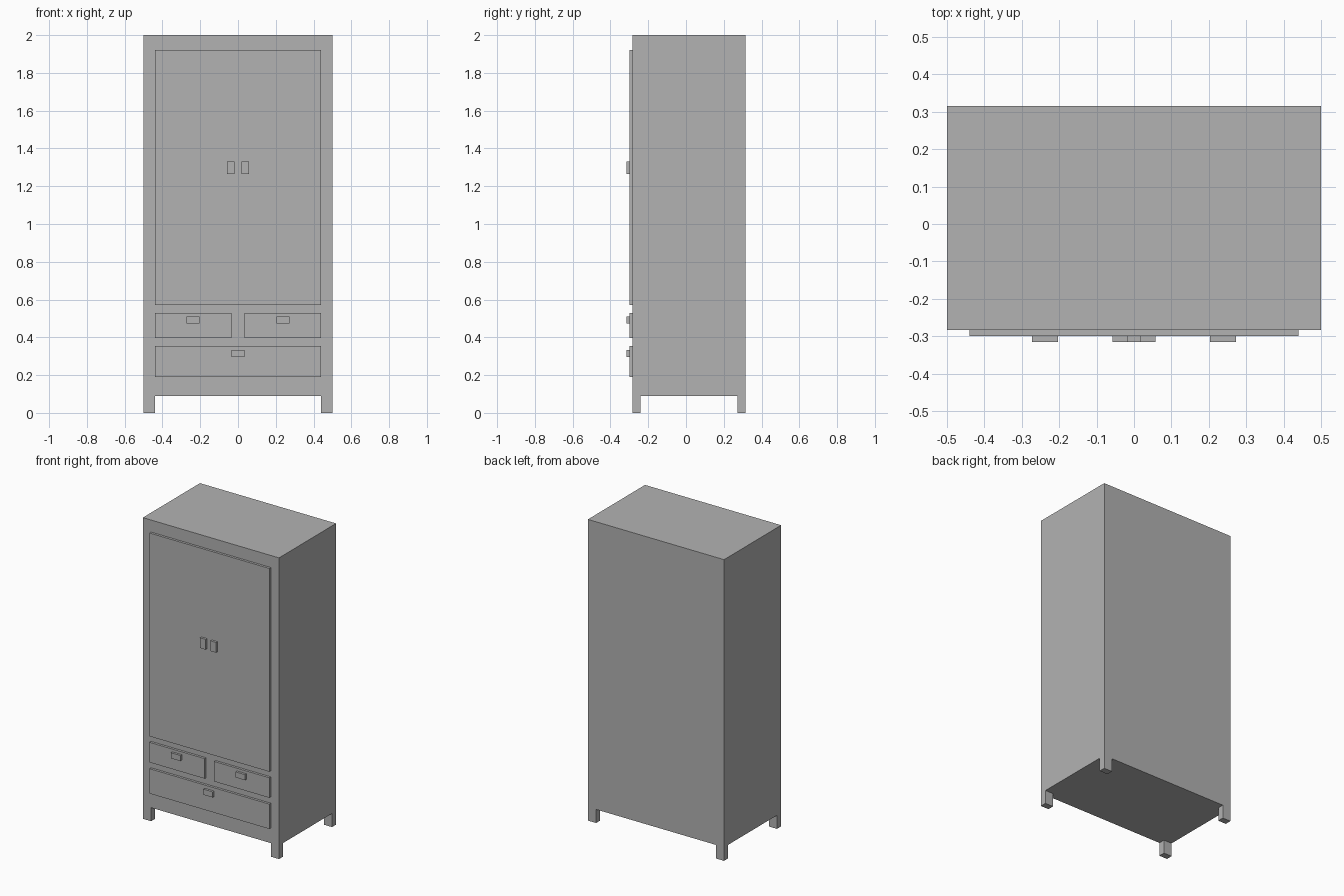
import bpy
import bmesh
from mathutils import Matrix, Vector

if "Cube" in bpy.data.objects:
    bpy.data.objects.remove(bpy.data.objects["Cube"], do_unlink=True)

WIDTH, HEIGHT = 1.0, 2.0
FRONT, BACK = -0.284, 0.315
PANEL_FRONT, HANDLE_FRONT = -0.3, -0.315
LEG_W, LEG_D, LEG_H = 0.06, 0.043, 0.09

grey = bpy.data.materials.new("plain grey")
grey.use_nodes = True
grey.diffuse_color = (0.448, 0.448, 0.448, 1)
grey.node_tree.nodes["Principled BSDF"].inputs["Base Color"].default_value = grey.diffuse_color


def add_box(bm, low, high):
    low, high = Vector(low), Vector(high)
    matrix = Matrix.Translation((low + high) / 2) @ Matrix.Diagonal((*(high - low), 1))
    bmesh.ops.create_cube(bm, size=1, matrix=matrix)


def finish(name, bm):
    bmesh.ops.recalc_face_normals(bm, faces=bm.faces[:])
    mesh = bpy.data.meshes.new(name)
    bm.to_mesh(mesh)
    bm.free()
    mesh.materials.append(grey)
    obj = bpy.data.objects.new(name, mesh)
    bpy.context.collection.objects.link(obj)
    return obj


def box(name, x, y, z):
    bm = bmesh.new()
    add_box(bm, (x[0], y[0], z[0]), (x[1], y[1], z[1]))
    return finish(name, bm)


def front_panel(name, x, z):
    return box(name, x, (PANEL_FRONT, FRONT), z)


def handle(name, centre_x, centre_z, w, h):
    return box(name, (centre_x - w / 2, centre_x + w / 2),
               (HANDLE_FRONT, PANEL_FRONT), (centre_z - h / 2, centre_z + h / 2))


# Cabinet body with four corner legs drawn down from its underside
half = WIDTH / 2
bm = bmesh.new()
add_box(bm, (-half, FRONT, LEG_H), (half, BACK, HEIGHT))
cuts = [((s * (half - LEG_W), 0, 0), (1, 0, 0)) for s in (-1, 1)]
cuts += [((0, y, 0), (0, 1, 0)) for y in (FRONT + LEG_D, BACK - LEG_D)]
for point, normal in cuts:
    bmesh.ops.bisect_plane(bm, geom=bm.verts[:] + bm.edges[:] + bm.faces[:],
                           plane_co=point, plane_no=normal)
bm.normal_update()
corners = []
for face in bm.faces:
    c = face.calc_center_median()
    in_y = FRONT + LEG_D < c.y < BACK - LEG_D
    if face.normal.z < -0.9 and abs(c.x) > half - LEG_W and not in_y:
        corners.append(face)
new = bmesh.ops.extrude_face_region(bm, geom=corners)["geom"]
bmesh.ops.translate(bm, vec=(0, 0, -LEG_H),
                    verts=[v for v in new if isinstance(v, bmesh.types.BMVert)])
bmesh.ops.dissolve_limit(bm, angle_limit=0.01, verts=bm.verts[:], edges=bm.edges[:])
finish("cabinet_body", bm)

# Door front and wide lower drawer
front_panel("door_front", (-0.44, 0.44), (0.57, 1.92))
front_panel("lower_drawer", (-0.44, 0.44), (0.19, 0.355))
handle("lower_drawer_handle", 0, 0.315, 0.07, 0.037)

# Paired upper drawers and handles
for side, s in (("left", 1), ("right", -1)):
    front_panel(side + "_upper_drawer", sorted((s * 0.035, s * 0.44)), (0.397, 0.53))
    handle(side + "_drawer_handle", s * 0.238, 0.493, 0.07, 0.037)
    handle(side + "_door_handle", s * 0.038, 1.298, 0.04, 0.068)
